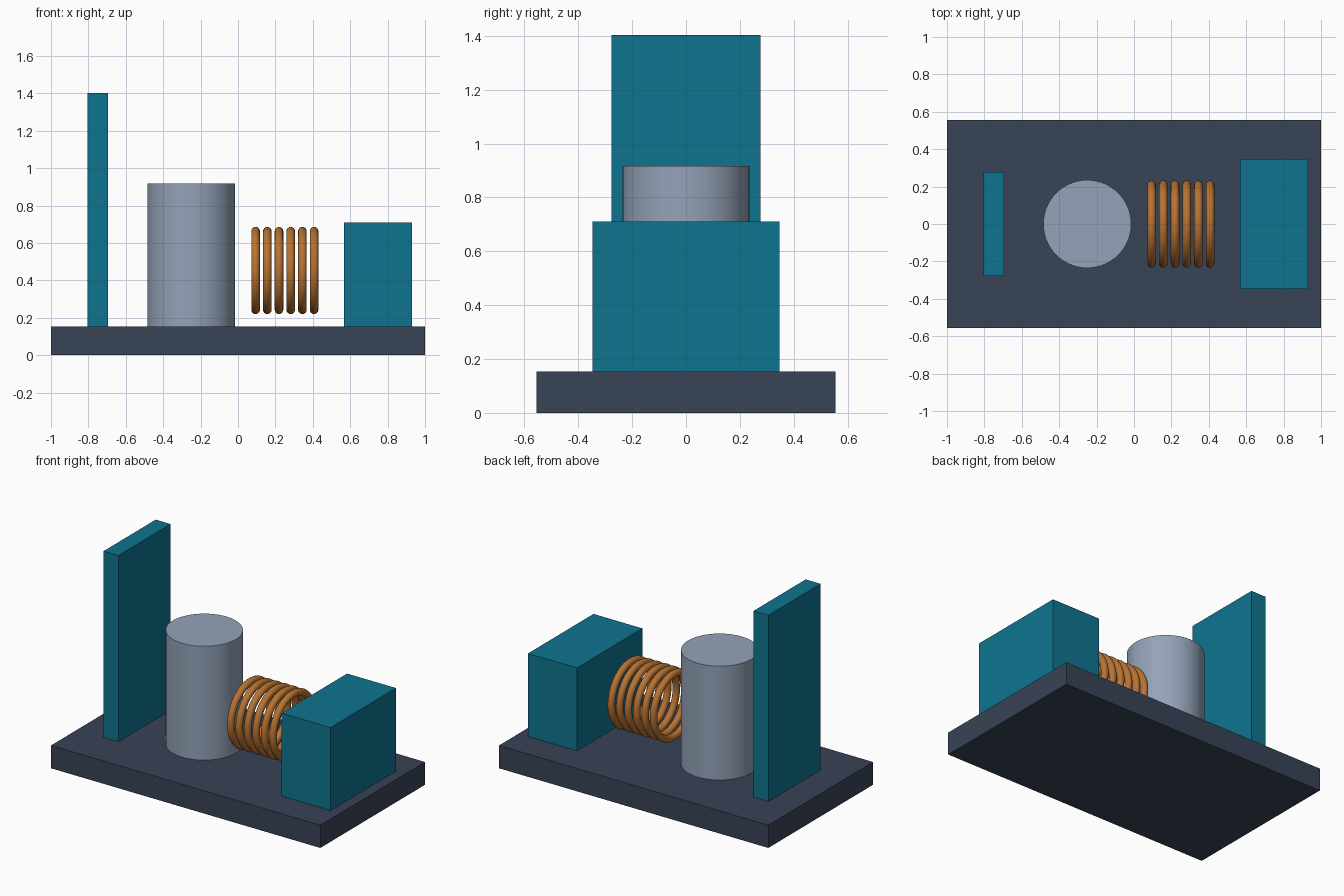
import bpy
import math

cube = bpy.data.objects.get("Cube")
if cube:
    bpy.data.objects.remove(cube, do_unlink=True)


def material(name, rgb):
    """Flat material from 0-255 sRGB values."""
    lin = [((c / 255 + 0.055) / 1.055) ** 2.4 for c in rgb]
    m = bpy.data.materials.new(name)
    m.use_nodes = True
    m.diffuse_color = (*lin, 1)
    m.node_tree.nodes["Principled BSDF"].inputs["Base Color"].default_value = (*lin, 1)
    return m


slate = material("dark slate", (56, 67, 86))
teal = material("teal", (14, 116, 144))
steel = material("steel grey", (148, 163, 184))
copper = material("copper", (184, 115, 51))


def finish(name, mat, smooth=False):
    ob = bpy.context.object
    ob.name = ob.data.name = name
    ob.data.materials.append(mat)
    if smooth:
        bpy.ops.object.shade_smooth_by_angle(angle=math.radians(35))
    return ob


def box(name, x0, x1, half_y, z0, z1, mat):
    bpy.ops.mesh.primitive_cube_add(size=1, location=((x0 + x1) / 2, 0, (z0 + z1) / 2))
    bpy.context.object.scale = (x1 - x0, 2 * half_y, z1 - z0)
    bpy.ops.object.transform_apply(location=False, rotation=False, scale=True)
    return finish(name, mat)


BASE_TOP = 0.153

# Base slab, tall plate and block
box("base_plate", -1, 1, 0.555, 0, BASE_TOP, slate)
box("tall_plate", -0.805, -0.695, 0.277, BASE_TOP, 1.403, teal)
box("end_block", 0.567, 0.93, 0.347, BASE_TOP, 0.71, teal)

# Upright cylinder
height = 0.917 - BASE_TOP
bpy.ops.mesh.primitive_cylinder_add(vertices=64, radius=0.235, depth=height,
                                    location=(-0.25, 0, BASE_TOP + height / 2))
finish("cylinder", steel, smooth=True)

# Row of separate coil rings, axis along x
for i in range(6):
    bpy.ops.mesh.primitive_torus_add(major_radius=0.21, minor_radius=0.023,
                                     major_segments=64, minor_segments=16,
                                     location=(0.094 + i * 0.0626, 0, 0.453),
                                     rotation=(0, math.pi / 2, 0))
    finish(f"coil_ring_{i + 1}", copper, smooth=True)
